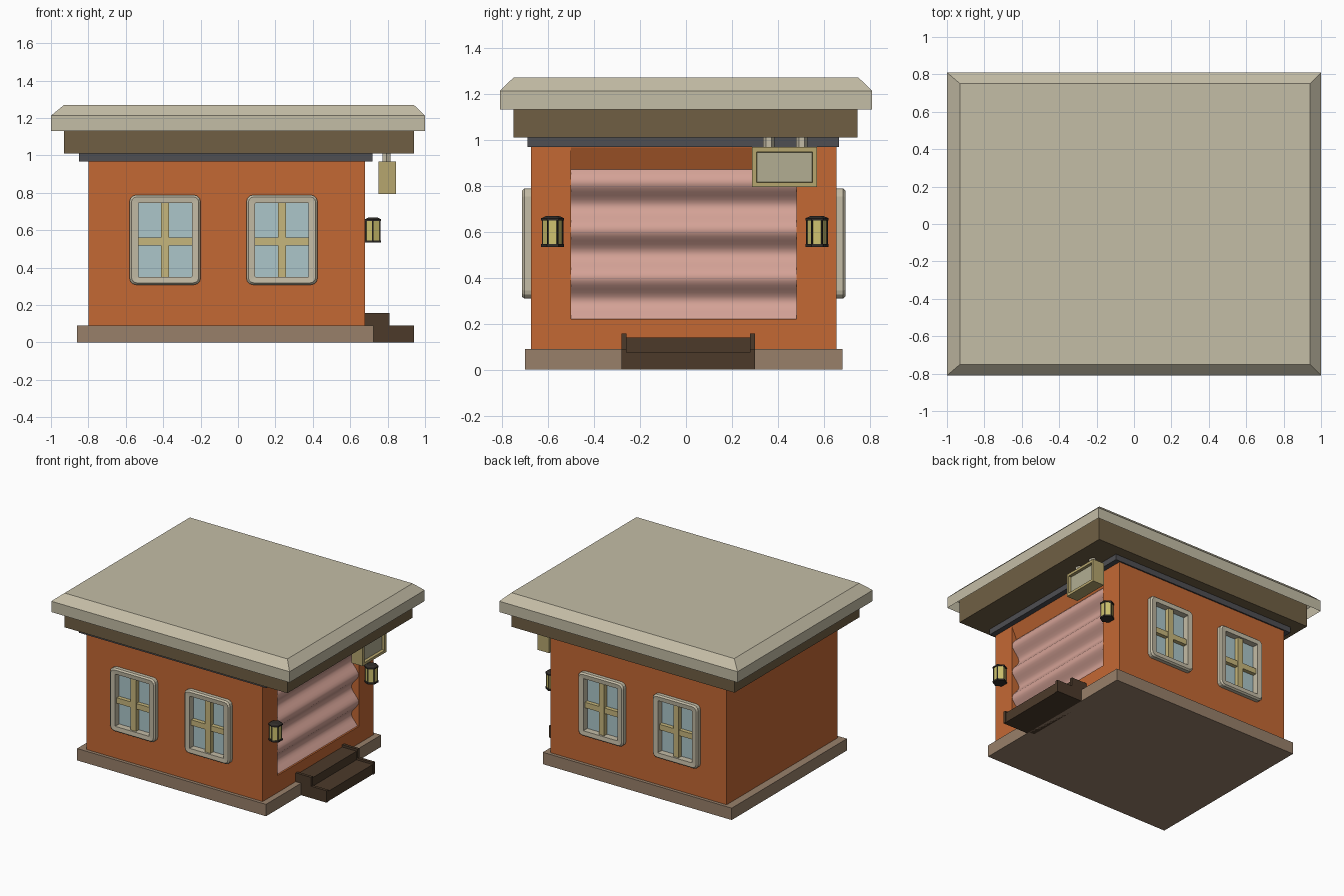
import bpy, bmesh, math
from mathutils import Vector

if "Cube" in bpy.data.objects:
    bpy.data.objects.remove(bpy.data.objects["Cube"])


def mat(name, r, g, b):
    lin = [((c / 255 + 0.055) / 1.055) ** 2.4 for c in (r, g, b)]
    m = bpy.data.materials.new(name)
    m.diffuse_color = (*lin, 1)
    m.use_nodes = True
    m.node_tree.nodes["Principled BSDF"].inputs["Base Color"].default_value = m.diffuse_color
    return m


ORANGE = mat("orange_plaster", 196, 104, 52)
STONE = mat("plinth_stone", 152, 128, 106)
BAND = mat("dark_grey", 78, 78, 82)
BROWN = mat("fascia_brown", 112, 95, 68)
ROOF = mat("roof_cream", 196, 189, 166)
FRAME = mat("window_frame", 196, 188, 166)
GLASS = mat("glass", 172, 198, 202)
MUNTIN = mat("muntin", 198, 182, 124)
PINK = mat("shutter_pink", 212, 162, 150)
WOOD = mat("step_wood", 76, 58, 42)
IRON = mat("lantern_iron", 50, 46, 42)
LAMP = mat("lantern_glow", 208, 196, 112)
SIGN = mat("sign_tan", 182, 166, 110)
PANEL = mat("sign_panel", 178, 174, 146)


def finish(name, bm, m):
    bmesh.ops.recalc_face_normals(bm, faces=bm.faces)
    me = bpy.data.meshes.new(name)
    bm.to_mesh(me)
    bm.free()
    ob = bpy.data.objects.new(name, me)
    bpy.context.collection.objects.link(ob)
    me.materials.append(m)
    return ob


def add_box(bm, x, y, z):
    vs = bmesh.ops.create_cube(bm, size=1)["verts"]
    for v in vs:
        v.co = [a + (t + 0.5) * (b - a) for t, (a, b) in zip(v.co, (x, y, z))]
    return vs


def box(name, m, *boxes):
    bm = bmesh.new()
    for b in boxes:
        add_box(bm, *b)
    return finish(name, bm, m)


def loft(name, m, rings, cap_end=False):
    bm = bmesh.new()
    loops = [[bm.verts.new(p) for p in r] for r in rings]
    n = len(loops[0])
    for a, b in zip(loops, loops[1:]):
        for i in range(n):
            j = (i + 1) % n
            bm.faces.new((a[i], a[j], b[j], b[i]))
    if cap_end:
        bm.faces.new(loops[-1])
    return finish(name, bm, m)


def prism(name, m, profile, y0, y1):
    """Extrude an xz profile along y."""
    bm = bmesh.new()
    f = bm.faces.new([bm.verts.new((x, y0, z)) for x, z in profile])
    r = bmesh.ops.extrude_face_region(bm, geom=[f])
    for v in r["geom"]:
        if isinstance(v, bmesh.types.BMVert):
            v.co.y = y1
    return finish(name, bm, m)


def cyl(name, m, loc, radius, z0, z1, seg=6, top=None):
    bm = bmesh.new()
    bmesh.ops.create_cone(bm, cap_ends=True, segments=seg, radius1=radius,
                          radius2=radius if top is None else top, depth=z1 - z0)
    bmesh.ops.translate(bm, verts=bm.verts, vec=(loc[0], loc[1], (z0 + z1) / 2))
    return finish(name, bm, m)


# plinth, walls and trim band
X0, X1, Y0, Y1 = -0.80, 0.68, -0.675, 0.655
WIN_X = (-0.39, 0.235)
box("plinth", STONE, ((-0.86, 0.725), (-0.70, 0.68), (0, 0.09)))
walls = box("walls", ORANGE, ((X0, X1), (Y0, Y1), (0.09, 0.97)))
box("trim_band", BAND, ((-0.85, 0.72), (-0.69, 0.665), (0.967, 1.012)))

# recesses for the windows and the shutter
cuts = [((0.59, 0.8), (-0.50, 0.48), (0.22, 0.966))]
for cx in WIN_X:
    for y in ((Y0 - 0.1, Y0 + 0.025), (Y1 - 0.025, Y1 + 0.1)):
        cuts.append(((cx - 0.15, cx + 0.15), y, (0.34, 0.75)))
cutter = box("opening_cutter", ORANGE, *cuts)
cutter.hide_render = True
mod = walls.modifiers.new("openings", "BOOLEAN")
mod.operation, mod.object, mod.solver = "DIFFERENCE", cutter, "EXACT"
bpy.context.view_layer.objects.active = walls
bpy.ops.object.modifier_apply(modifier=mod.name)
bpy.data.objects.remove(cutter)

# roof: brown fascia under an open-bottomed cap with a sloped rim
box("roof_fascia", BROWN, ((-0.93, 0.94), (-0.75, 0.747), (1.01, 1.262)))


def rect(x0, x1, y0, y1, z):
    return [(x0, y0, z), (x1, y0, z), (x1, y1, z), (x0, y1, z)]


loft("roof_cap", ROOF, [rect(-1, 1, -0.81, 0.81, 1.13), rect(-1, 1, -0.81, 0.81, 1.212),
                        rect(-0.93, 0.94, -0.75, 0.75, 1.27)], cap_end=True)


# windows, front and back
def round_rect(cx, cz, w, h, r, y, n=4):
    pts = []
    for k, (sx, sz) in enumerate(((1, 1), (-1, 1), (-1, -1), (1, -1))):
        for i in range(n):
            a = (k + i / (n - 1)) * math.pi / 2
            pts.append((cx + sx * (w - r) + r * math.cos(a), y,
                        cz + sz * (h - r) + r * math.sin(a)))
    return pts


def window(tag, cx, wall, s):
    cz = 0.548
    spec = ((0.19, 0.24, 0.035, 0), (0.19, 0.24, 0.035, 0.028), (0.18, 0.23, 0.03, 0.039),
            (0.143, 0.198, 0.003, 0.036), (0.143, 0.198, 0.003, -0.024))
    loft("window_frame_" + tag, FRAME,
         [round_rect(cx, cz, w, h, r, wall + s * d) for w, h, r, d in spec])

    def span(a, b):
        return tuple(sorted((wall + s * a, wall + s * b)))
    box("window_glass_" + tag, GLASS, ((cx - 0.146, cx + 0.146), span(-0.024, -0.012), (0.346, 0.748)))
    box("window_muntins_" + tag, MUNTIN,
        ((cx - 0.022, cx + 0.022), span(-0.015, 0.022), (0.348, 0.746)),
        ((cx - 0.145, cx + 0.145), span(-0.015, 0.018), (0.518, 0.56)))


for i, cx in enumerate(WIN_X):
    window(f"front_{i}", cx, Y0, -1)
    window(f"back_{i}", cx, Y1, 1)

# corrugated shutter and the sloped lintel above it
N = 40
zs = [0.22 + 0.65 * i / N for i in range(N + 1)]
wave = [(0.646 + 0.03 * math.cos(2 * math.pi * (z - 0.815) / 0.207), z) for z in zs]
shutter = prism("shutter", PINK, wave + [(0.592, 0.87), (0.592, 0.22)], -0.50, 0.48)
bpy.ops.object.select_all(action="DESELECT")
shutter.select_set(True)
bpy.context.view_layer.objects.active = shutter
bpy.ops.object.shade_smooth_by_angle(angle=math.radians(35))
prism("shutter_lintel", ORANGE, [(0.592, 0.87), (0.635, 0.87), (0.68, 0.966), (0.592, 0.966)], -0.50, 0.48)

# steps with raised side boards
box("step_treads", WOOD, ((0.68, 0.80), (-0.26, 0.28), (0, 0.14)),
    ((0.80, 0.935), (-0.26, 0.28), (0, 0.075)))
side = [(0.68, 0), (0.94, 0), (0.94, 0.09), (0.81, 0.09), (0.81, 0.157), (0.68, 0.157)]
for tag, y in (("left", -0.28), ("right", 0.278)):
    prism("step_side_" + tag, WOOD, side, y, y + 0.022)

# hexagonal wall lanterns
for tag, y in (("left", -0.58), ("right", 0.57)):
    c = (0.721, y)
    cyl(f"lantern_glass_{tag}", LAMP, c, 0.043, 0.54, 0.655)
    cyl(f"lantern_base_{tag}", IRON, c, 0.05, 0.534, 0.546)
    cyl(f"lantern_rim_{tag}", IRON, c, 0.05, 0.648, 0.658)
    cyl(f"lantern_cap_{tag}", IRON, c, 0.05, 0.658, 0.667, top=0.03)
    for k in range(6):
        a = k * math.pi / 3 + math.pi / 2
        p = (c[0] + 0.043 * math.cos(a), y + 0.043 * math.sin(a))
        cyl(f"lantern_bar_{tag}_{k}", IRON, p, 0.004, 0.545, 0.65, seg=4)

# hanging sign with a recessed panel
bm = bmesh.new()
add_box(bm, (0.75, 0.845), (0.287, 0.57), (0.793, 0.967))
bm.normal_update()
face = max(bm.faces, key=lambda f: f.normal.x)
bmesh.ops.inset_region(bm, faces=[face], thickness=0.028)
bmesh.ops.inset_region(bm, faces=[face], thickness=0.004, depth=-0.02)
sign = finish("hanging_sign", bm, SIGN)
sign.data.materials.append(PANEL)
for p in sign.data.polygons:
    if p.normal.x > 0.9 and abs(p.center.x - 0.825) < 0.005:
        p.material_index = 1
for i, y in enumerate((0.36, 0.503)):
    cyl(f"sign_hanger_{i}", FRAME, (0.794, y), 0.025, 0.96, 1.015)
